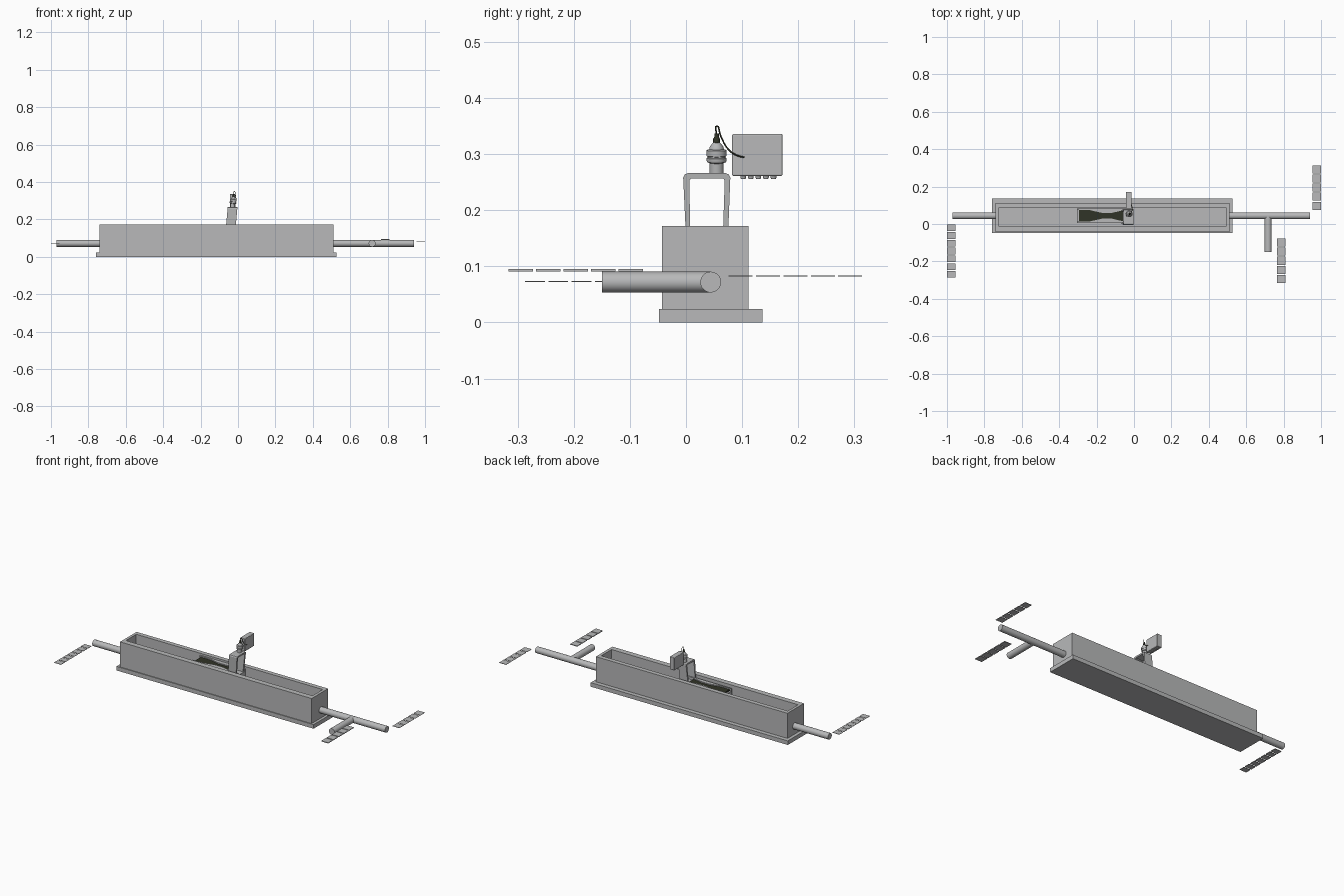
import bpy, bmesh, math
from mathutils import Matrix, Vector

if "Cube" in bpy.data.objects:
    bpy.data.objects.remove(bpy.data.objects["Cube"])


def material(name, rgb):
    m = bpy.data.materials.new(name)
    m.use_nodes = True
    m.diffuse_color = (*rgb, 1)
    m.node_tree.nodes["Principled BSDF"].inputs["Base Color"].default_value = (*rgb, 1)
    return m


GREY = material("concrete grey", (0.48, 0.485, 0.49))
DARK = material("dark olive", (0.03, 0.033, 0.02))


def finish(name, bm, mat, smooth=False):
    bmesh.ops.recalc_face_normals(bm, faces=bm.faces)
    mesh = bpy.data.meshes.new(name)
    bm.to_mesh(mesh)
    bm.free()
    mesh.materials.append(mat)
    ob = bpy.data.objects.new(name, mesh)
    bpy.context.collection.objects.link(ob)
    if smooth:
        bpy.ops.object.select_all(action="DESELECT")
        ob.select_set(True)
        bpy.context.view_layer.objects.active = ob
        bpy.ops.object.shade_smooth_by_angle(angle=math.radians(35))
    return ob


def loft(name, rings, mat, smooth=False, matrix=None):
    """Skin a list of equal-length point rings and cap both ends."""
    bm = bmesh.new()
    loops = [[bm.verts.new(p) for p in ring] for ring in rings]
    n = len(loops[0])
    for a, b in zip(loops, loops[1:]):
        for i in range(n):
            j = (i + 1) % n
            bm.faces.new((a[i], a[j], b[j], b[i]))
    bm.faces.new(loops[0])
    bm.faces.new(loops[-1])
    if matrix:
        bm.transform(matrix)
    return finish(name, bm, mat, smooth)


def rect(x0, x1, y0, y1, z):
    return [(x0, y0, z), (x1, y0, z), (x1, y1, z), (x0, y1, z)]


def box(name, x0, x1, y0, y1, z0, z1, mat):
    return loft(name, [rect(x0, x1, y0, y1, z) for z in (z0, z1)], mat)


def lathe(name, profile, mat, matrix, sides=32):
    rings = [[(r * math.cos(math.tau * i / sides), r * math.sin(math.tau * i / sides), z)
              for i in range(sides)] for r, z in profile]
    return loft(name, rings, mat, True, matrix)


def pipe(name, start, end, radius):
    start, end = Vector(start), Vector(end)
    turn = (end - start).to_track_quat("Z", "Y").to_matrix().to_4x4()
    lathe(name, [(radius, 0), (radius, (end - start).length)], GREY,
          Matrix.Translation(start) @ turn)


# Open trough with a stepped footing
footing = (-0.76, 0.527, -0.048, 0.136)
outer = (-0.74, 0.511, -0.043, 0.111)
inner = (-0.724, 0.494, -0.011, 0.085)
steps = [(footing, 0), (footing, 0.024), (outer, 0.024),
         (outer, 0.172), (inner, 0.172), (inner, 0.03)]
loft("trough", [rect(*r, z) for r, z in steps], GREY)

# Inlet and outlet pipes
R, PY, PZ = 0.0185, 0.044, 0.072
pipe("outlet_pipe", (-0.73, PY, PZ), (-0.97, PY, PZ), R)
pipe("inlet_pipe", (0.5, PY, PZ), (0.942, PY, PZ), R)
pipe("branch_pipe", (0.717, PY, PZ), (0.717, -0.15, PZ), R)

# Measuring flume: two banks round a waisted channel
MID = 0.044
X0, X1 = -0.305, -0.008
waist = [(X0, 0.032), (-0.24, 0.031), (-0.17, 0.015), (-0.12, 0.015), (-0.06, 0.029), (X1, 0.029)]
for name, side in (("front_flume_bank", -1), ("back_flume_bank", 1)):
    plan = [(X0, 0.039), (X1, 0.039)] + waist[::-1]
    loft(name, [[(x, MID + side * w, z) for x, w in plan] for z in (0.03, 0.162)], GREY)
box("flume_bed", X0, X1, MID - 0.033, MID + 0.033, 0.03, 0.148, GREY)
lining = [p for p in waist if p[0] < -0.05]
lining[0] = (-0.295, 0.031)
plan = [(x, MID - w) for x, w in lining] + [(x, MID + w) for x, w in lining[::-1]]
loft("channel_lining", [[(x, y, z) for x, y in plan] for z in (0.147, 0.156)], DARK)

# Leaning sensor bracket straddling the flume
LEAN = 0.09


def lean_x(z):
    return -0.029 + LEAN * (z - 0.265)


arch = [(0.001, 0.13), (-0.005, 0.258), (-0.002, 0.264), (0.003, 0.266),
        (0.071, 0.266), (0.076, 0.264), (0.079, 0.258), (0.074, 0.13),
        (0.065, 0.13), (0.069, 0.253), (0.066, 0.257), (0.009, 0.257),
        (0.006, 0.253), (0.008, 0.13)]
loft("sensor_bracket", [[(lean_x(z) + dx, y, z) for y, z in arch]
                        for dx in (-0.026, 0.026)], GREY)

# Ultrasonic sensor standing on the bracket
SY = 0.0545
tilt = Matrix.Translation((lean_x(0.26), SY, 0.26)) @ Matrix.Rotation(math.atan(LEAN), 4, "Y")
body = [(0.0125, 0), (0.0125, 0.024), (0.017, 0.026), (0.018, 0.029), (0.018, 0.033),
        (0.016, 0.034), (0.016, 0.036), (0.018, 0.037), (0.018, 0.047),
        (0.013, 0.049), (0.012, 0.054), (0.006, 0.061)]
lathe("sensor", body, GREY, tilt)
lathe("sensor_gland", [(0.006, 0.06), (0.006, 0.068), (0.004, 0.071), (0.004, 0.077)], DARK, tilt, 12)

# Control box with rounded edges and cable glands beneath
case = box("control_box", -0.044, -0.013, 0.082, 0.172, 0.261, 0.336, GREY)
bevel = case.modifiers.new("rounded_edges", "BEVEL")
bevel.width, bevel.segments = 0.003, 3
for i in range(5):
    place = Matrix.Translation((-0.029, 0.102 + 0.0135 * i, 0.256))
    lathe("box_gland", [(0.004, 0), (0.005, 0.002), (0.005, 0.006)], GREY, place, 12)

# Cable from sensor to control box
curve = bpy.data.curves.new("sensor_cable", "CURVE")
curve.dimensions = "3D"
curve.bevel_depth, curve.bevel_resolution, curve.resolution_u = 0.0014, 2, 8
path = [(-0.022, SY, 0.334), (-0.02, SY, 0.35), (-0.014, 0.062, 0.332),
        (-0.01, 0.075, 0.309), (-0.01, 0.088, 0.299), (-0.013, 0.104, 0.294)]
spline = curve.splines.new("BEZIER")
spline.bezier_points.add(len(path) - 1)
for point, co in zip(spline.bezier_points, path):
    point.co = co
    point.handle_left_type = point.handle_right_type = "AUTO"
cable = bpy.data.objects.new("sensor_cable", curve)
curve.materials.append(DARK)
bpy.context.collection.objects.link(cable)

# Rows of blank marker tiles beside each pipe end
rows = [("outlet_marker", -1.0, -0.29, 0.001, 0.073, 0.001, 7),
        ("inlet_marker", 0.955, 0.073, 0.317, 0.083, 0.001, 5),
        ("branch_marker", 0.765, -0.319, -0.074, 0.093, 0.002, 5)]
for name, x, y0, y1, z, half, count in rows:
    pitch = (y1 - y0) / count
    for i in range(count):
        y = y0 + pitch * i
        box(name, x, x + 0.045, y + 0.003, y + pitch - 0.003, z - half, z + half, GREY)
